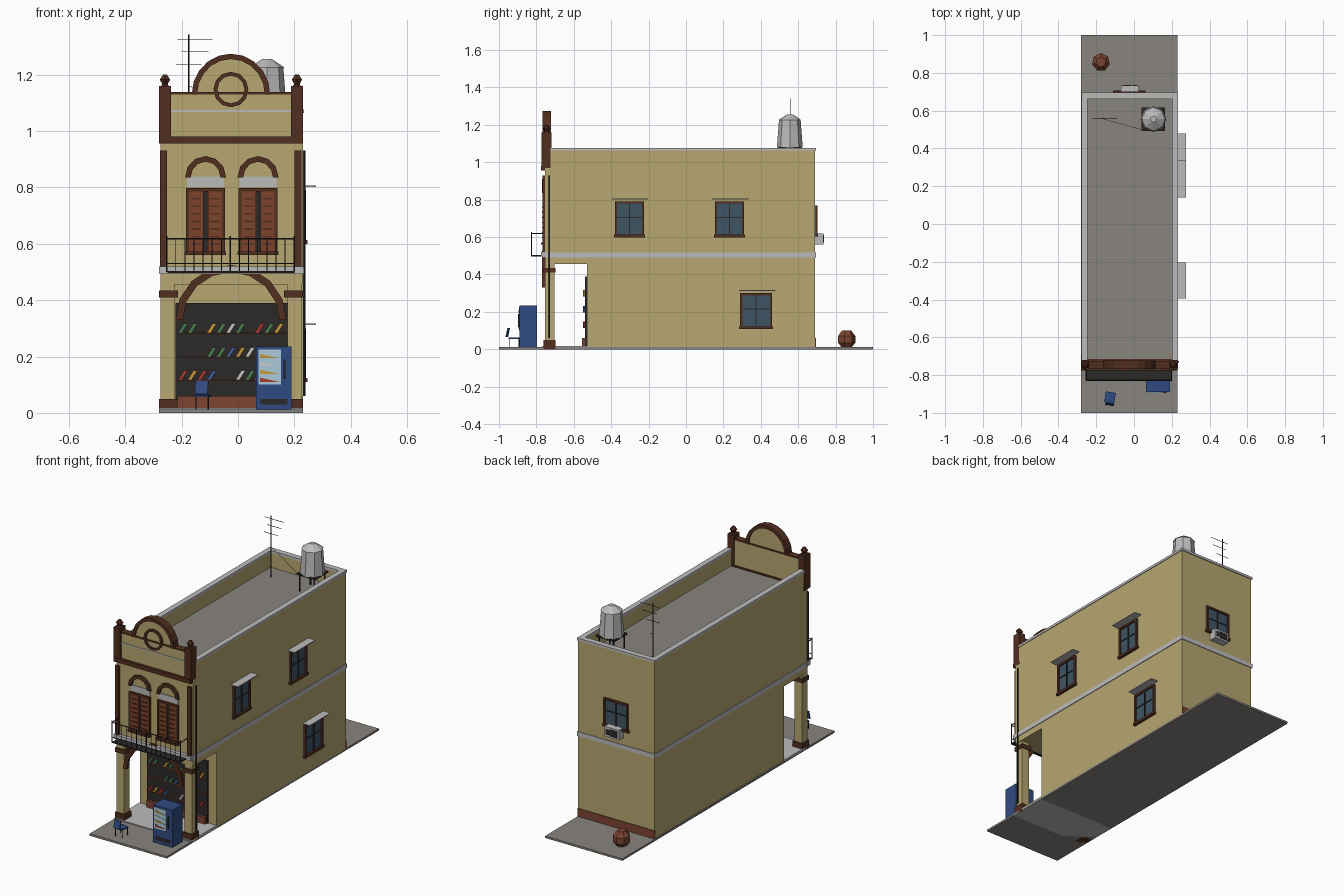
import bpy, bmesh, math, random
from mathutils import Vector, Matrix

if "Cube" in bpy.data.objects:
    bpy.data.objects.remove(bpy.data.objects["Cube"])
random.seed(4)

def mat(name, *c):
    m = bpy.data.materials.new(name)
    m.diffuse_color = (*c, 1)
    m.use_nodes = True
    m.node_tree.nodes["Principled BSDF"].inputs["Base Color"].default_value = m.diffuse_color
    return m

TAN = mat("plaster", .47, .385, .165)
BROWN = mat("dark_wood", .085, .028, .014)
SHUT = mat("shutter_wood", .2, .055, .022)
BRICK = mat("brick", .2, .06, .03)
BLUE = mat("blue_paint", .03, .07, .22)
GLASS = mat("glass", .05, .09, .13)
ICE = mat("pale_glass", .4, .6, .7)
DARK = mat("dark", .025, .022, .022)
STONE = mat("concrete", .25, .235, .215)
LIGHT = mat("light_trim", .5, .5, .5)
GOODS = [mat("goods_" + n, *c) for n, c in (("red", (.4, .04, .03)), ("white", (.7, .7, .7)),
         ("green", (.06, .22, .08)), ("yellow", (.6, .32, .04)), ("blue", (.05, .1, .35)))]
CX = -.025  # middle of the house

def finish(name, bm, m):
    bmesh.ops.recalc_face_normals(bm, faces=bm.faces)
    me = bpy.data.meshes.new(name)
    bm.to_mesh(me)
    bm.free()
    ob = bpy.data.objects.new(name, me)
    bpy.context.collection.objects.link(ob)
    if m:
        me.materials.append(m)
    return ob

def box(name, x0, x1, y0, y1, z0, z1, m=None, rot=None):
    bm = bmesh.new()
    bmesh.ops.create_cube(bm, size=1)
    bmesh.ops.scale(bm, vec=(x1 - x0, y1 - y0, z1 - z0), verts=bm.verts)
    if rot:
        bmesh.ops.rotate(bm, matrix=rot, verts=bm.verts)
    bmesh.ops.translate(bm, vec=((x0 + x1) / 2, (y0 + y1) / 2, (z0 + z1) / 2), verts=bm.verts)
    return finish(name, bm, m)

def cone(name, x, y, z0, z1, r0, r1, n, m=None):
    bm = bmesh.new()
    bmesh.ops.create_cone(bm, cap_ends=True, segments=n, radius1=r0, radius2=r1, depth=z1 - z0,
                          matrix=Matrix.Translation((x, y, (z0 + z1) / 2)))
    return finish(name, bm, m)

def rod(name, p, q, r, m=DARK):
    p, q = Vector(p), Vector(q)
    d = q - p
    mx = Matrix.Translation((p + q) / 2) @ d.to_track_quat('Z', 'Y').to_matrix().to_4x4()
    bm = bmesh.new()
    bmesh.ops.create_cone(bm, cap_ends=True, segments=5, radius1=r, radius2=r, depth=d.length, matrix=mx)
    return finish(name, bm, m)

def extrude(name, pts, y0, y1, m):
    """Prism from an (x, z) outline between two y planes."""
    bm = bmesh.new()
    f = bm.faces.new([bm.verts.new((x, y0, z)) for x, z in pts])
    r = bmesh.ops.extrude_face_region(bm, geom=[f])
    bmesh.ops.translate(bm, vec=(0, y1 - y0, 0), verts=[v for v in r["geom"] if isinstance(v, bmesh.types.BMVert)])
    return finish(name, bm, m)

def curve_pts(cx, cz, rx, rz, n, end=math.pi):
    return [(cx + rx * math.cos(end * i / n), cz + rz * math.sin(end * i / n)) for i in range(n + 1)]

def arch(name, cx, cz, rx, rz, t, y0, y1, n, m, end=math.pi):
    """Curved strip of square blocks; a full turn gives a ring."""
    o, i = curve_pts(cx, cz, rx, rz, n, end), curve_pts(cx, cz, rx - t, rz - t, n, end)
    bm = bmesh.new()
    cols = [[bm.verts.new(p) for p in ((a, y0, b), (a, y1, b), (c, y1, d), (c, y0, d))]
            for (a, b), (c, d) in zip(o, i)]
    for p, q in zip(cols, cols[1:]):
        for k in range(4):
            bm.faces.new((p[k], p[(k + 1) % 4], q[(k + 1) % 4], q[k]))
    if end < 6:
        bm.faces.new(cols[0])
        bm.faces.new(cols[-1])
    else:
        bmesh.ops.remove_doubles(bm, verts=bm.verts, dist=1e-5)
    return finish(name, bm, m)

# ground slab and porch floor
box("ground_slab", -.28, .23, -1, 1, 0, .012, STONE)
box("porch_floor", -.28, .23, -.77, -.53, .0, .018, LIGHT)

# main body
box("ground_floor", -.275, .23, -.53, .69, .01, .46, TAN)
box("upper_floor", -.275, .23, -.755, .69, .455, .97, TAN)
box("roof_deck", -.255, .21, -.73, .67, .965, .975, STONE)
for n, a, b in (("left", -.275, -.25), ("right", .205, .23)):
    box(n + "_roof_wall", a, b, -.725, .69, .97, 1.065, TAN)
    box(n + "_roof_cap", a - .004, b + .004, -.725, .695, 1.063, 1.077, LIGHT)
    box(n + "_floor_band", a - .004, b + .004, -.77, .694, .492, .518, LIGHT)
box("back_roof_wall", -.25, .205, .665, .69, .97, 1.065, TAN)
box("back_roof_cap", -.25, .205, .661, .695, 1.063, 1.077, LIGHT)
box("back_floor_band", -.275, .23, .68, .694, .492, .518, LIGHT)
box("back_brick_base", -.275, .23, .68, .694, .01, .06, BRICK)

# front columns, pilasters and parapet posts, mirrored about the house middle
for s, n in ((-1, "left"), (1, "right")):
    def col(part, inner, outer, y0, y1, z0, z1, m):
        a, b = sorted((CX + s * inner, CX + s * outer))
        box(n + part, a, b, y0, y1, z0, z1, m)
    col("_column", .2, .25, -.753, -.703, .0, .46, TAN)
    col("_column_base", .19, .255, -.762, -.697, 0, .05, BROWN)
    col("_column_capital", .188, .255, -.762, -.697, .41, .435, BROWN)
    col("_pilaster", .226, .251, -.768, -.75, .515, .93, BROWN)
    col("_parapet_post", .213, .255, -.772, -.72, .97, 1.16, BROWN)
    x = CX + s * .234
    cone(n + "_finial_neck", x, -.746, 1.155, 1.17, .018, .01, 6, BROWN)
    cone(n + "_finial_lower", x, -.746, 1.165, 1.182, .01, .021, 6, BROWN)
    cone(n + "_finial_upper", x, -.746, 1.182, 1.2, .021, .008, 6, BROWN)

# facade mouldings and pediment
box("front_floor_band", -.28, .23, -.775, -.74, .495, .52, LIGHT)
box("front_cornice", -.28, .23, -.776, -.715, .955, .98, BROWN)
box("front_parapet", -.24, .195, -.76, -.728, .975, 1.132, TAN)
box("parapet_line", -.24, .195, -.763, -.755, 1.068, 1.075, LIGHT)
box("parapet_cap", -.24, .195, -.765, -.724, 1.13, 1.138, BROWN)
extrude("pediment", curve_pts(CX, 1.13, .125, .13, 10), -.758, -.73, TAN)
arch("pediment_trim", CX, 1.13, .139, .144, .019, -.767, -.722, 10, BROWN)
arch("pediment_ring", CX, 1.147, .062, .063, .014, -.768, -.752, 12, BROWN, 2 * math.pi)
arch("porch_arch", CX, .33, .197, .195, .026, -.77, -.755, 8, BROWN)

# shuttered front windows
for n, x in (("left", -.115), ("right", .071)):
    box(n + "_window_void", x - .06, x + .06, -.758, -.75, .57, .79, DARK)
    for a, b in ((-.069, -.058), (.058, .069)):
        box(n + "_window_jamb", x + a, x + b, -.768, -.75, .565, .797, BROWN)
    box(n + "_window_head", x - .069, x + .069, -.768, -.75, .785, .797, BROWN)
    box(n + "_window_sill", x - .072, x + .072, -.775, -.75, .56, .572, BROWN)
    box(n + "_window_panel", x - .066, x + .066, -.76, -.75, .802, .838, LIGHT)
    arch(n + "_window_arch", x, .835, .073, .076, .02, -.77, -.75, 6, BROWN)
    for s in (-1, 1):
        a, b = sorted((x + s * .008, x + s * .058))
        box(n + "_shutter", a, b, -.765, -.757, .572, .785, SHUT)
        for k in range(7):
            z = .595 + k * .027
            box(n + "_louver", a + .008, b - .008, -.769, -.763, z, z + .006, BROWN)

# balcony and railing
box("balcony_plate", -.25, .2, -.83, -.76, .497, .503, DARK)
rod("balcony_rail", (-.255, -.827, .618), (.2, -.827, .618), .003)
rod("balcony_low_rail", (-.255, -.827, .53), (.2, -.827, .53), .002)
for x in (-.253, .199):
    rod("balcony_side_rail", (x, -.827, .618), (x, -.76, .618), .003)
for k in range(15):
    x = -.253 + k * .0323
    rod("baluster", (x, -.827, .5), (x, -.827, .628 if k % 7 == 0 else .618), .003 if k % 7 == 0 else .0017)

# shop front with stocked shelves
box("shop_recess", -.222, .177, -.54, -.525, .012, .39, DARK)
box("shop_counter", -.215, .17, -.555, -.535, .012, .06, BRICK)
for z in (.118, .2, .285):
    box("shop_shelf", -.215, .17, -.552, -.538, z - .003, z, SHUT)
    for k in range(11):
        if random.random() < .8:
            x = -.195 + k * .034
            extrude("shelf_goods", [(x - .017, z), (x - .003, z), (x + .017, z + .032), (x + .003, z + .032)],
                    -.55, -.541, random.choice(GOODS))

# side and back windows with canopies
def window(name, u0, u1, z0, z1, back=False, canopy=None):
    def part(n, a, b, o0, o1, c, d, m):
        if back:
            box(name + n, a, b, .69 + o0, .69 + o1, c, d, m)
        else:
            box(name + n, .23 + o0, .23 + o1, a, b, c, d, m)
    t, mid, zm = .011, (u0 + u1) / 2, z0 + (z1 - z0) * .55
    part("_glass", u0, u1, -.005, .004, z0, z1, GLASS)
    part("_jamb", u0, u0 + t, -.005, .012, z0, z1, BROWN)
    part("_jamb", u1 - t, u1, -.005, .012, z0, z1, BROWN)
    part("_head", u0, u1, -.005, .012, z1 - t, z1, BROWN)
    part("_sill", u0 - .006, u1 + .006, -.005, .016, z0 - .003, z0 + t, BROWN)
    part("_mullion", mid - .003, mid + .003, 0, .009, z0, z1, DARK)
    part("_transom", u0, u1, 0, .008, zm - .003, zm + .003, DARK)
    if canopy:
        part("_canopy", *canopy, -.005, .046, z1 + .012, z1 + .017, LIGHT)

window("front_side_window", -.38, -.225, .602, .79, canopy=(-.395, -.203))
window("rear_side_window", .155, .31, .602, .79, canopy=(.14, .335))
window("lower_side_window", .29, .46, .112, .3, canopy=(.283, .478))
window("back_window", -.105, .055, .605, .77, back=True)

# air conditioner under the back window
box("air_conditioner", -.07, .025, .69, .734, .56, .62, LIGHT)
box("air_conditioner_grille", -.058, -.012, .73, .737, .57, .61, DARK)
box("air_conditioner_vent", -.004, .016, .73, .737, .575, .605, DARK)

# drain pipe
rod("drain_pipe", (.235, -.73, .06), (.235, -.73, .93), .005)

# water tank on its stand
for x in (.055, .15):
    for y in (.505, .605):
        rod("tank_leg", (x, y, .97), (x, y, 1.08), .005)
box("tank_stand", .04, .165, .493, .618, 1.073, 1.081, DARK)
cone("water_tank", .103, .555, 1.08, 1.225, .069, .058, 8, LIGHT)
cone("tank_lid", .103, .555, 1.225, 1.256, .062, .016, 8, LIGHT)

# aerial
rod("aerial_mast", (-.175, .56, .97), (-.175, .56, 1.342), .0025)
for z, a, b in ((1.325, -.215, -.09), (1.283, -.2, -.105), (1.235, -.22, -.13)):
    rod("aerial_element", (a, .56, z), (b, .56, z), .0015)
rod("aerial_cable", (-.175, .56, 1.16), (.04, .5, 1.08), .001)

# drinks fridge
box("fridge", .063, .19, -.89, -.797, .012, .235, BLUE)
box("fridge_door", .072, .152, -.894, -.885, .1, .225, ICE)
box("fridge_grille", .08, .175, -.893, -.885, .03, .05, DARK)
for k in range(4):
    z = .11 + k * .028
    extrude("fridge_goods", [(.078, z), (.146, z), (.078, z + .015)], -.896, -.893, GOODS[(0, 3, 1, 3)[k]])
box("fridge_handle", .162, .168, -.897, -.885, .12, .19, DARK)

# chair facing the shop
R = Matrix.Rotation(math.radians(-10), 3, 'Z')
box("chair_seat", -.154, -.1, -.945, -.89, .056, .063, BLUE, R)
box("chair_back", -.152, -.106, -.956, -.95, .066, .115, BLUE, R @ Matrix.Rotation(math.radians(-12), 3, 'X'))
for x in (-.149, -.105):
    for y in (-.942, -.893):
        rod("chair_leg", (x, y, .012), (x, y, .058), .0025)

# clay jar in the back yard
for n, z0, z1, r0, r1 in (("base", .01, .035, .028, .048), ("belly", .035, .072, .048, .048),
                          ("shoulder", .072, .1, .048, .026)):
    cone("jar_" + n, -.175, .857, z0, z1, r0, r1, 7, BRICK)
